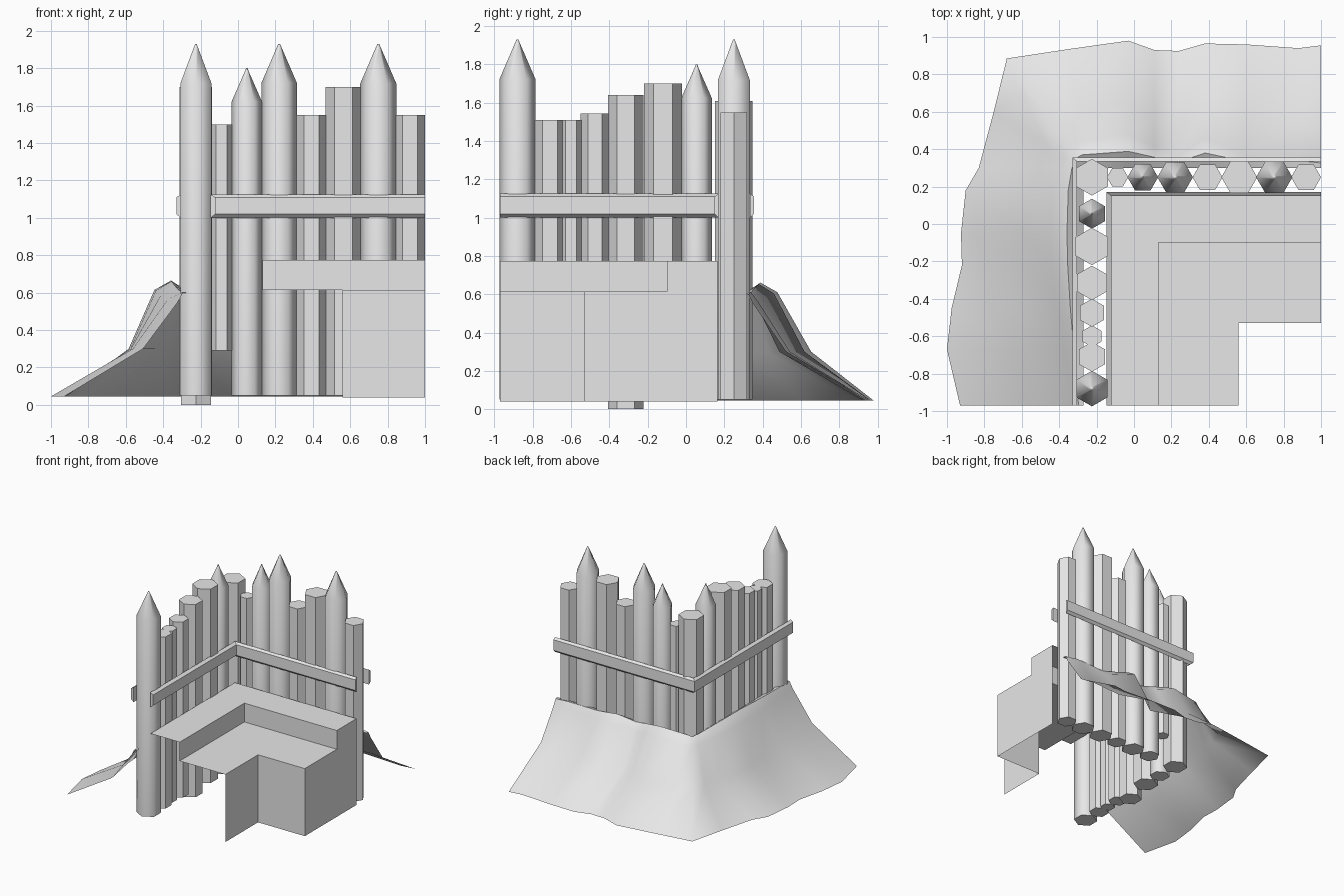
import bpy, bmesh
from math import sin, cos, pi, radians
from mathutils import Vector

old = bpy.data.objects.get("Cube")
if old:
    bpy.data.objects.remove(old, do_unlink=True)

GREY = (0.8, 0.8, 0.8, 1)
mat = bpy.data.materials.new("plain_grey")
mat.use_nodes = True
mat.diffuse_color = GREY
mat.node_tree.nodes["Principled BSDF"].inputs["Base Color"].default_value = GREY


def finish(name, bm, smooth=None, fix_normals=True):
    if fix_normals:
        bmesh.ops.recalc_face_normals(bm, faces=bm.faces)
    mesh = bpy.data.meshes.new(name)
    bm.to_mesh(mesh)
    bm.free()
    mesh.materials.append(mat)
    obj = bpy.data.objects.new(name, mesh)
    bpy.context.collection.objects.link(obj)
    if smooth:
        bpy.ops.object.select_all(action='DESELECT')
        bpy.context.view_layer.objects.active = obj
        obj.select_set(True)
        bpy.ops.object.shade_smooth_by_angle(angle=radians(smooth))
    return obj


def bridge(bm, a, b, closed):
    n = len(a)
    for i in range(n if closed else n - 1):
        j = (i + 1) % n
        bm.faces.new((a[i], a[j], b[j], b[i]))


def post(name, x, y, r, top, turn, pointed=False, bottom=0.05):
    """Six-sided log, either sawn flat or sharpened to a blunt tip."""
    rings = [(r, bottom), (r, top)]
    if pointed:
        rings = [(r, bottom), (r, top - 2.2 * r), (r * 0.14, top - 0.02), (r * 0.05, top)]
    bm = bmesh.new()
    loops = []
    for rad, z in rings:
        loops.append([bm.verts.new((x + rad * cos(turn + k * pi / 3),
                                    y + rad * sin(turn + k * pi / 3), z)) for k in range(6)])
    for a, b in zip(loops, loops[1:]):
        bridge(bm, a, b, True)
    bm.faces.new(loops[0])
    bm.faces.new(loops[-1])
    finish(name, bm, 70 if pointed else None)


# Side wall: position along y, radius, top, sharpened, bottom
WALL_X, WALL_Y = -0.225, 0.25
side_wall = [(-0.88, .095, 1.93, True, .05), (-0.71, .08, 1.51, False, .05),
             (-0.6, .058, 1.51, False, .05), (-0.475, .075, 1.545, False, .05),
             (-0.315, .092, 1.64, False, 0), (-0.12, .1, 1.7, False, .05),
             (0.055, .08, 1.8, True, .05), (0.25, .098, 1.61, False, .05)]
for i, (y, r, top, sharp, low) in enumerate(side_wall):
    post(f"side_post_{i + 1}", WALL_X, y, r, top, pi / 2, sharp, low)

# Back wall: position along x
back_wall = [(-0.088, .057, 1.5, False, .29), (0.047, .082, 1.8, True, .05),
             (0.22, .095, 1.93, True, .05), (0.393, .08, 1.55, False, .05),
             (0.563, .096, 1.7, False, .05), (0.75, .097, 1.93, True, .05),
             (0.92, .08, 1.55, False, .05)]
for i, (x, r, top, sharp, low) in enumerate(back_wall):
    post(f"back_post_{i + 1}", x, WALL_Y, r, top, 0, sharp, low)


def rail(name, near, far):
    """L-shaped plank with chamfered outer edges; near and far are corner points."""
    bm = bmesh.new()
    loops = []
    for end in ("side", "corner", "back"):
        loop = []
        for (cx, cy), z in ((near, 1.0), (far, 1.02), (far, 1.11), (near, 1.125)):
            x = 1.0 if end == "back" else cx
            y = -0.97 if end == "side" else cy
            loop.append(bm.verts.new((x, y, z)))
        loops.append(loop)
    for a, b in zip(loops, loops[1:]):
        bridge(bm, a, b, True)
    bm.faces.new(loops[0])
    bm.faces.new(loops[-1])
    finish(name, bm)


rail("outer_rail", (-0.305, 0.335), (-0.33, 0.355))
rail("inner_rail", (-0.147, 0.17), (-0.12, 0.15))

# Stepped walkway: an L-shaped shell, closed only at the back wall's end
steps = [((-0.145, 0.165), .775), ((0.13, -0.1), .775), ((0.13, -0.1), .615),
         ((0.56, -0.53), .615), ((0.56, -0.53), .04)]
bm = bmesh.new()
loops = [[bm.verts.new((c[0], -0.97, z)) for c, z in steps],
         [bm.verts.new((c[0], c[1], z)) for c, z in steps],
         [bm.verts.new((1, c[1], z)) for c, z in steps]]
bridge(bm, loops[0], loops[1], False)
bridge(bm, loops[1], loops[2], False)
bm.faces.new(loops[2] + [bm.verts.new((1, 0.165, .04))])
finish("stepped_walkway", bm)

# Earth bank: outer foot point, shoulder fraction and mid-slope fraction
bank = [((-0.93, -0.97), .08, .36), ((-1.0, -0.67), .14, .4), ((-0.975, -0.45), .2, .43),
        ((-0.92, -0.22), .26, .47), ((-0.925, -0.05), .27, .48), ((-0.9, 0.18), .26, .46),
        ((-0.83, 0.3), .22, .42), ((-0.75, 0.6), .2, .42), ((-0.68, 0.885), .18, .42),
        ((-0.35, 0.935), .22, .46), ((-0.03, 0.98), .26, .52), ((0.11, 0.93), .18, .42),
        ((0.24, 0.925), .1, .3), ((0.38, 0.965), .24, .48), ((0.6, 0.96), .1, .34),
        ((0.88, 0.94), .12, .38), ((1.0, 0.955), .08, .34)]
bm = bmesh.new()
loops = []
for (x, y), shoulder, mid in bank:
    foot = Vector((x, y, 0))
    wall = Vector((max(x, -0.27), min(y, 0.3), 0))
    crest = 0.57 + 0.35 * shoulder
    loop = []
    for f, z in ((0, .6), (shoulder * .5, crest), (shoulder, crest - .05), (mid, .3), (1, .045)):
        p = wall.lerp(foot, f)
        loop.append(bm.verts.new((p.x, p.y, z)))
    loops.append(loop)
for a, b in zip(loops, loops[1:]):
    bridge(bm, a, b, False)
bmesh.ops.remove_doubles(bm, verts=bm.verts, dist=0.0005)
bmesh.ops.recalc_face_normals(bm, faces=bm.faces)
if sum(f.normal.z for f in bm.faces) < 0:
    bmesh.ops.reverse_faces(bm, faces=bm.faces)
finish("earth_bank", bm, 60, False)
